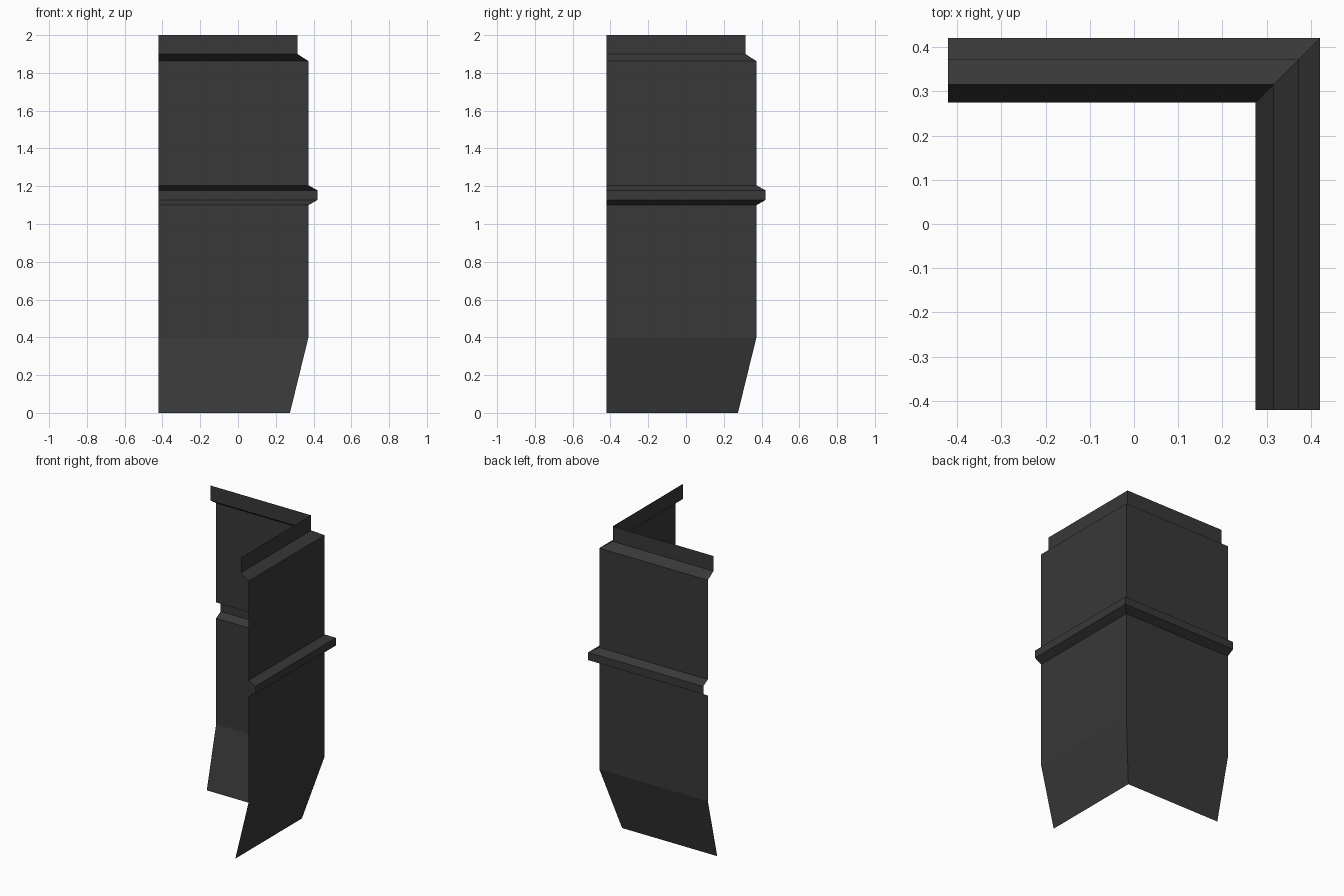
import bpy, bmesh

if "Cube" in bpy.data.objects:
    bpy.data.objects.remove(bpy.data.objects["Cube"])

# Wall profile: (offset from centre, height)
PROFILE = [(0.275, 0.0), (0.373, 0.40), (0.373, 1.10), (0.421, 1.127),
           (0.421, 1.178), (0.373, 1.205), (0.373, 1.862),
           (0.315, 1.90), (0.315, 2.0)]
END = -0.421  # where both arms stop

mat = bpy.data.materials.new("dark grey")
mat.diffuse_color = (0.04, 0.04, 0.04, 1)
mat.use_nodes = True
mat.node_tree.nodes["Principled BSDF"].inputs["Base Color"].default_value = mat.diffuse_color

# Corner wall panel: the profile swept along an L with a mitred corner
bm = bmesh.new()
rows = [[bm.verts.new(p) for p in ((d, END, z), (d, d, z), (END, d, z))]
        for d, z in PROFILE]
for low, high in zip(rows, rows[1:]):
    for i in range(2):
        bm.faces.new((low[i], low[i + 1], high[i + 1], high[i]))

mesh = bpy.data.meshes.new("corner_wall")
bm.to_mesh(mesh)
bm.free()
mesh.materials.append(mat)
wall = bpy.data.objects.new("corner_wall", mesh)
bpy.context.collection.objects.link(wall)
